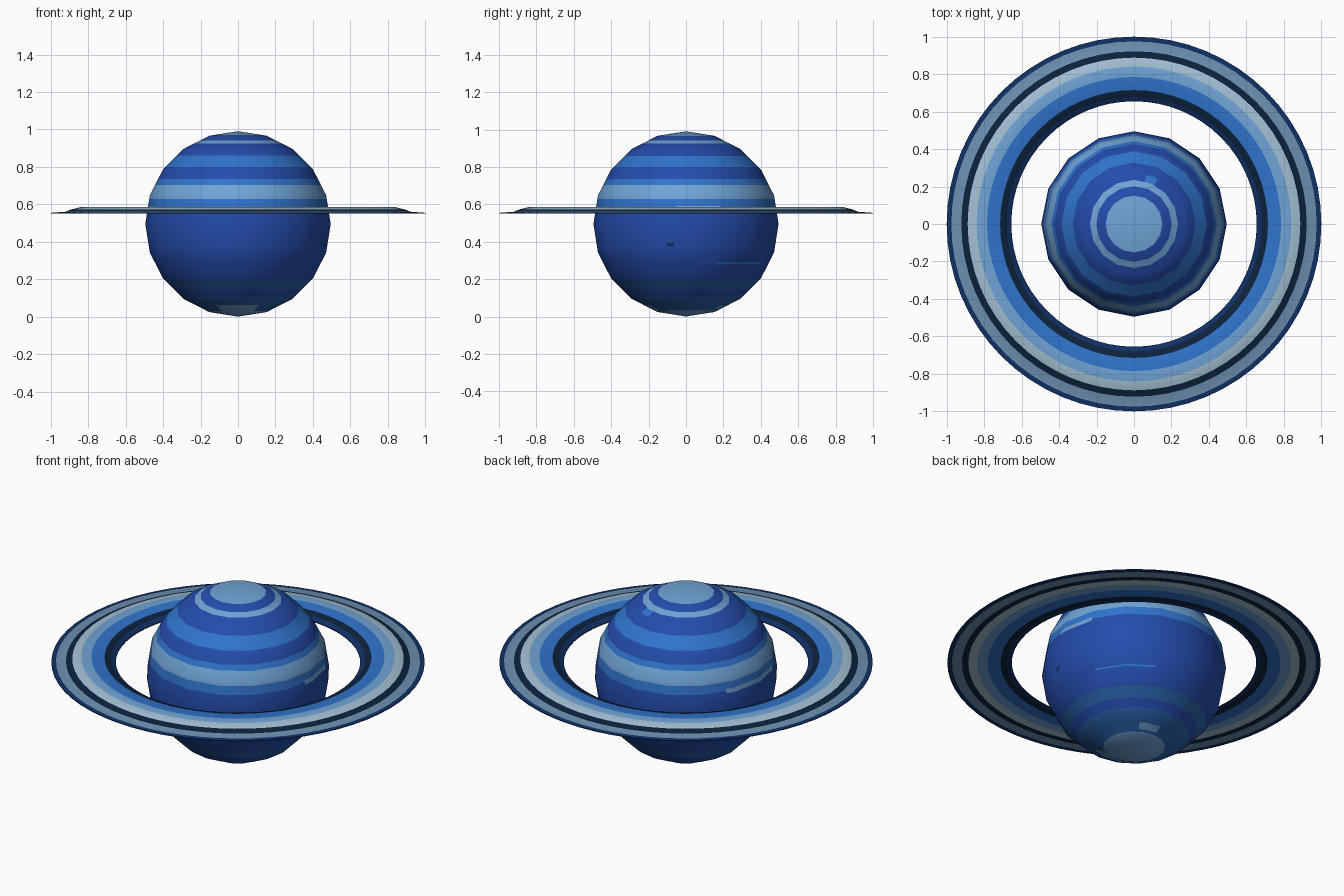
import bpy, bmesh, math
from mathutils import Vector, Matrix

if "Cube" in bpy.data.objects:
    bpy.data.objects.remove(bpy.data.objects["Cube"])


def lin(c):
    c /= 255
    return c / 12.92 if c <= 0.04045 else ((c + 0.055) / 1.055) ** 2.4


COLOURS = {
    "royal blue": (36, 76, 172), "medium blue": (48, 116, 204),
    "light blue": (112, 164, 214), "deep teal blue": (40, 98, 170),
    "pale blue": (162, 192, 212), "grey blue": (108, 144, 176),
    "near black navy": (12, 34, 60), "dark navy": (16, 48, 102),
}
NAMES = list(COLOURS)
MATS = []
for name, rgb in COLOURS.items():
    m = bpy.data.materials.new(name)
    m.diffuse_color = (*[lin(c) for c in rgb], 1)
    m.use_nodes = True
    m.node_tree.nodes["Principled BSDF"].inputs["Base Color"].default_value = m.diffuse_color
    MATS.append(m)
ROYAL, MEDIUM, LIGHT, TEAL, PALE, GREY, BLACK, NAVY = range(8)


def finish(bm, name):
    bmesh.ops.recalc_face_normals(bm, faces=bm.faces)
    mesh = bpy.data.meshes.new(name)
    bm.to_mesh(mesh)
    bm.free()
    for m in MATS:
        mesh.materials.append(m)
    ob = bpy.data.objects.new(name, mesh)
    bpy.context.collection.objects.link(ob)
    return ob


def cut(bm, faces, co, no):
    geom = set(faces)
    for f in faces:
        geom.update(f.edges)
        geom.update(f.verts)
    bmesh.ops.bisect_plane(bm, geom=list(geom), dist=1e-5, plane_co=co, plane_no=no)


# Planet: low-poly ball cut into cloud bands by height
R, CZ = 0.495, 0.496
BANDS = [(0.032, LIGHT), (0.105, TEAL), (0.145, ROYAL), (0.195, TEAL),
         (0.58, ROYAL), (0.63, MEDIUM), (0.705, LIGHT), (0.735, MEDIUM),
         (0.80, ROYAL), (0.86, MEDIUM), (0.925, ROYAL), (0.942, LIGHT),
         (0.967, ROYAL), (2.0, LIGHT)]
# Cloud streaks: low z, high z, start and end angle, colour
STREAKS = [(0.568, 0.592, -6, 22, LIGHT), (0.568, 0.592, 152, 200, LIGHT),
           (0.282, 0.291, 22, 66, MEDIUM), (0.032, 0.062, -122, -60, LIGHT),
           (0.040, 0.060, 58, 90, LIGHT), (0.375, 0.393, -13, -8, NAVY),
           (0.905, 0.925, 62, 76, MEDIUM)]


def angle_from(face, middle):
    c = face.calc_center_median()
    a = math.degrees(math.atan2(c.y, c.x)) - middle
    return (a + 180) % 360 - 180


bm = bmesh.new()
bmesh.ops.create_uvsphere(bm, u_segments=16, v_segments=10, radius=R,
                          matrix=Matrix.Translation((0, 0, CZ)))
heights = {b[0] for b in BANDS[:-1]} | {z for s in STREAKS for z in s[:2]}
for z in sorted(heights):
    cut(bm, bm.faces[:], (0, 0, z), (0, 0, 1))
for z0, z1, a0, a1, mat in STREAKS:
    for a in (a0, a1):
        t = math.radians(a)
        near = [f for f in bm.faces if z0 < f.calc_center_median().z < z1
                and abs(angle_from(f, a)) < 40]
        cut(bm, near, (0, 0, 0), (-math.sin(t), math.cos(t), 0))
for f in bm.faces:
    f.smooth = True
    z = f.calc_center_median().z
    f.material_index = next(m for top, m in BANDS if z < top)
    for z0, z1, a0, a1, mat in STREAKS:
        if z0 < z < z1 and abs(angle_from(f, (a0 + a1) / 2)) < (a1 - a0) / 2:
            f.material_index = mat
finish(bm, "planet")

# Ring: flat-bottomed profile spun around the planet, coloured by radius
TOP = [(0.655, 0.556), (0.68, 0.572), (0.715, 0.582), (0.785, 0.586),
       (0.84, 0.586), (0.888, 0.574), (0.922, 0.561), (0.975, 0.557), (1.0, 0.555)]
RING_COLOURS = [NAVY, BLACK, MEDIUM, LIGHT, PALE, BLACK, GREY, NAVY]
profile = TOP + [(r, 0.551) for r, z in reversed(TOP)]
bm = bmesh.new()
N = 64
loops = []
for i in range(N):
    t = 2 * math.pi * i / N
    loops.append([bm.verts.new((r * math.cos(t), r * math.sin(t), z)) for r, z in profile])
n = len(profile)
for i in range(N):
    a, b = loops[i], loops[(i + 1) % N]
    for j in range(n):
        k = (j + 1) % n
        f = bm.faces.new((a[j], b[j], b[k], a[k]))
        r = (profile[j][0] + profile[k][0]) / 2
        f.material_index = RING_COLOURS[min(7, sum(r > p[0] for p in TOP[1:]))]
ring = finish(bm, "ring")
bpy.context.view_layer.objects.active = ring
ring.select_set(True)
bpy.ops.object.shade_smooth_by_angle(angle=math.radians(40))
